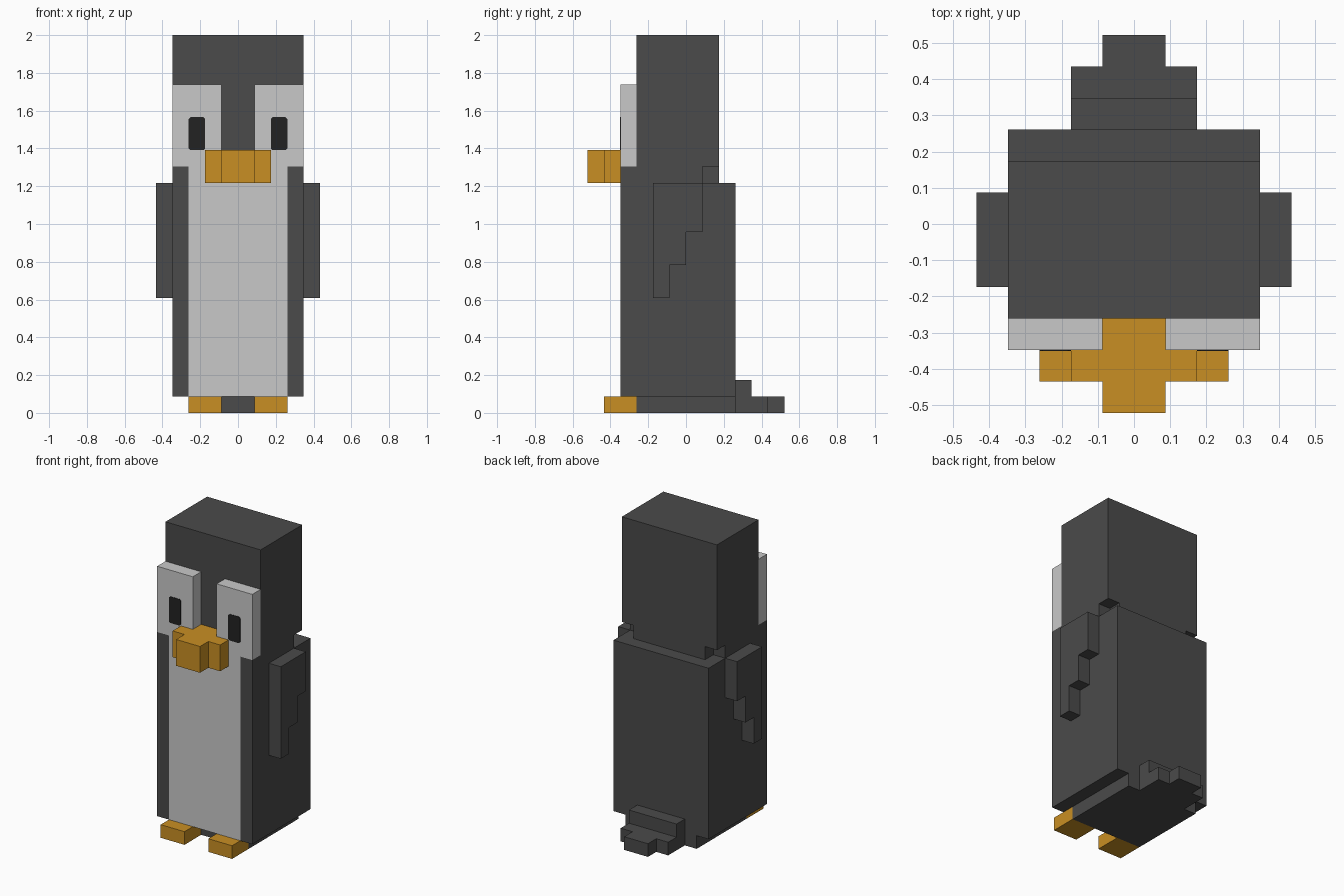
import bpy
import bmesh

U = 2 / 23  # one block; all part sizes below are in blocks

if "Cube" in bpy.data.objects:
    bpy.data.objects.remove(bpy.data.objects["Cube"], do_unlink=True)


def material(name, rgb):
    m = bpy.data.materials.new(name)
    m.use_nodes = True
    m.diffuse_color = (*rgb, 1)
    m.node_tree.nodes["Principled BSDF"].inputs["Base Color"].default_value = (*rgb, 1)
    return m


charcoal = material("charcoal", (0.069, 0.069, 0.069))
pale_grey = material("pale_grey", (0.584, 0.584, 0.584))
orange = material("orange", (0.584, 0.275, 0.017))
black = material("black", (0.016, 0.016, 0.016))


def prism(name, outline, axis, lo, hi, mat):
    """Extrude a closed 2D outline along an axis (0 = x, 1 = y, 2 = z)."""
    bm = bmesh.new()
    verts = []
    for p in outline:
        co = list(p)
        co.insert(axis, lo)
        verts.append(bm.verts.new([c * U for c in co]))
    cap = bm.faces.new(verts)
    moved = bmesh.ops.extrude_face_region(bm, geom=[cap])["geom"]
    shift = [0, 0, 0]
    shift[axis] = (hi - lo) * U
    bmesh.ops.translate(bm, vec=shift,
                        verts=[g for g in moved if isinstance(g, bmesh.types.BMVert)])
    bmesh.ops.recalc_face_normals(bm, faces=bm.faces)
    mesh = bpy.data.meshes.new(name)
    bm.to_mesh(mesh)
    bm.free()
    mesh.materials.append(mat)
    ob = bpy.data.objects.new(name, mesh)
    bpy.context.collection.objects.link(ob)
    return ob


def box(name, x, y, z, mat):
    rect = [(x[0], y[0]), (x[1], y[0]), (x[1], y[1]), (x[0], y[1])]
    return prism(name, rect, 2, z[0], z[1], mat)


def mirrored(half):
    """Complete a symmetric outline from its +x half."""
    return half + [(-x, y) for x, y in reversed(half)]


# Torso, with the chest slab rising one block higher at the front
box("body", (-4, 4), (-3, 3), (1, 14), charcoal)
chest = box("chest", (-4, 4), (-4, -3), (1, 15), charcoal)

# Pale belly cut into the chest front
chest.data.materials.append(pale_grey)
bm = bmesh.new()
bm.from_mesh(chest.data)
for x in (-3, 3):
    bmesh.ops.bisect_plane(bm, geom=bm.verts[:] + bm.edges[:] + bm.faces[:],
                           plane_co=(x * U, 0, 0), plane_no=(1, 0, 0))
for f in bm.faces:
    if f.normal.y < -0.9 and abs(f.calc_center_median().x) < 3 * U:
        f.material_index = 1
bm.to_mesh(chest.data)
bm.free()

# Head and neck with notched rear corners
box("head", (-4, 4), (-3, 2), (15, 23), charcoal)
prism("neck", mirrored([(4, -3), (4, 1), (3, 1), (3, 2)]), 2, 14, 15, charcoal)

# Cross-shaped beak
prism("beak", mirrored([(1, -6), (1, -5), (2, -5), (2, -4)]), 2, 14, 16, orange)
box("beak_bridge", (-1, 1), (-4, -3), (15, 16), orange)

# Stepped tail
box("tail_upper", (-2, 2), (3, 4), (1, 2), charcoal)
prism("tail_lower", mirrored([(2, 3), (2, 5), (1, 5), (1, 6)]), 2, 0, 1, charcoal)

# Underside block
box("base", (-3, 3), (-3, 3), (0, 1), charcoal)

# Paired parts
wing_outline = [(-2, 14), (1, 14), (1, 11), (0, 11), (0, 9), (-1, 9), (-1, 7), (-2, 7)]
c = 0.1
eye_outline = [(2 + c, 16), (3 - c, 16), (3, 16 + c), (3, 18 - c),
               (3 - c, 18), (2 + c, 18), (2, 18 - c), (2, 16 + c)]
for side, s in (("left", 1), ("right", -1)):
    prism(side + "_wing", wing_outline, 0, 4 * s, 5 * s, charcoal)
    box(side + "_face_patch", (s, 4 * s), (-4, -3), (15, 20), pale_grey)
    prism(side + "_eye", [(s * x, z) for x, z in eye_outline], 1, -4.03, -4, black)
    box(side + "_foot", (s, 3 * s), (-5, -3), (0, 1), orange)
